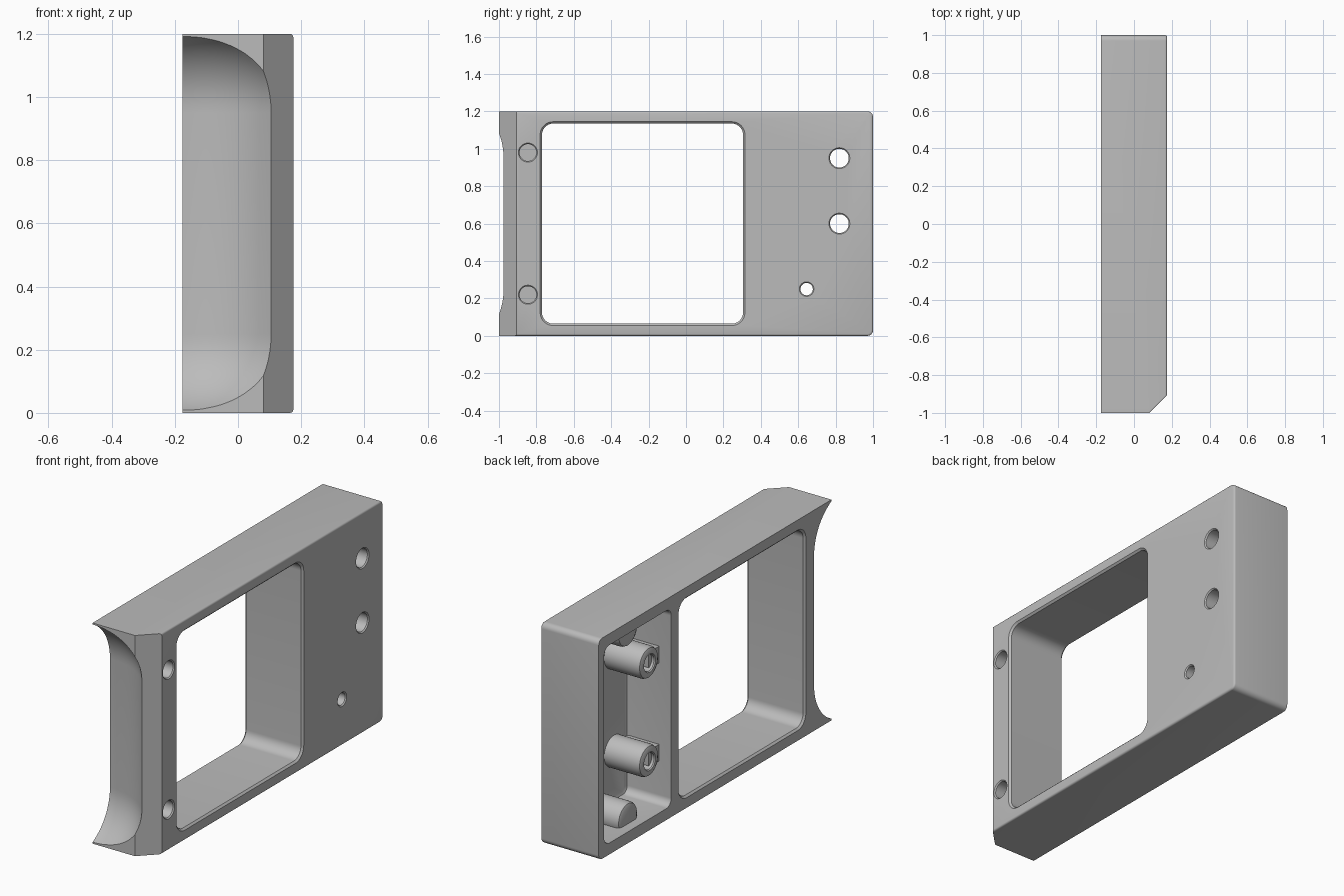
import bpy, bmesh, math
from mathutils import Vector

if "Cube" in bpy.data.objects:
    bpy.data.objects.remove(bpy.data.objects["Cube"])

grey = bpy.data.materials.new("plain grey")
grey.use_nodes = True
colour = (0.5, 0.5, 0.5, 1)
grey.diffuse_color = colour
grey.node_tree.nodes["Principled BSDF"].inputs["Base Color"].default_value = colour


def finish(name, bm):
    bmesh.ops.recalc_face_normals(bm, faces=bm.faces)
    mesh = bpy.data.meshes.new(name)
    bm.to_mesh(mesh)
    bm.free()
    mesh.materials.append(grey)
    obj = bpy.data.objects.new(name, mesh)
    bpy.context.collection.objects.link(obj)
    return obj


def loft(name, rings):
    """Closed solid through a list of equally sized point rings."""
    bm = bmesh.new()
    loops = [[bm.verts.new(p) for p in ring] for ring in rings]
    for a, b in zip(loops, loops[1:]):
        for i in range(len(a)):
            j = (i + 1) % len(a)
            bm.faces.new((a[i], a[j], b[j], b[i]))
    bm.faces.new(loops[0])
    bm.faces.new(loops[-1])
    return finish(name, bm)


def slot(name, y, z, hy, hz, r, sections, steps=10):
    """Rounded rectangle in the y-z plane, lofted over (x, grow) sections."""
    rings = []
    for x, grow in sections:
        ring = []
        for k, (sy, sz) in enumerate(((1, 1), (-1, 1), (-1, -1), (1, -1))):
            for i in range(steps + (hy > r or hz > r)):
                a = math.pi / 2 * (k + i / steps)
                ring.append((x, y + sy * (hy - r) + (r + grow) * math.cos(a),
                             z + sz * (hz - r) + (r + grow) * math.sin(a)))
        rings.append(ring)
    return loft(name, rings)


def cut(target, cutter):
    mod = target.modifiers.new("cut", 'BOOLEAN')
    mod.operation = 'DIFFERENCE'
    mod.solver = 'EXACT'
    mod.object = cutter
    bpy.context.view_layer.objects.active = target
    bpy.ops.object.modifier_apply(modifier=mod.name)
    bpy.data.objects.remove(cutter)


X, H = 0.175, 1.2

# Body: plan outline with one chamfered front corner, extruded upwards
plan = [(-X, -1), (0.08, -1), (X, -0.905), (X, 1), (-X, 1)]
frame = loft("frame", [[(x, y, z) for x, y in plan] for z in (0, H)])
bm = bmesh.new()
bm.from_mesh(frame.data)
corners = [e for e in bm.edges if all(v.co.y > 0.99 for v in e.verts)
           and abs(e.verts[0].co.x - e.verts[1].co.x) > 0.1]
bmesh.ops.bevel(bm, geom=corners, offset=0.03, segments=6, profile=0.5, affect='EDGES')
rim = [e for e in bm.edges if all(v.co.x > X - 0.001 for v in e.verts)
       and not all(v.co.y < -0.9 for v in e.verts)]
bmesh.ops.bevel(bm, geom=rim, offset=0.01, segments=3, profile=0.5, affect='EDGES')
bm.to_mesh(frame.data)
bm.free()

# Front grip scoop: upright cylinder with large rounded ends
R, fillet, half = 0.376, 0.27, 0.35
arc = [math.pi / 2 * i / 16 for i in range(17)]
profile = [(H / 2 + half + fillet * math.sin(a), R - fillet + fillet * math.cos(a)) for a in arc]
profile = [(H - z, r) for z, r in reversed(profile)] + profile
scoop = loft("scoop_cutter", [
    [(-X + r * math.cos(t), -1.226 + r * math.sin(t), z)
     for t in (math.tau * i / 96 for i in range(96))] for z, r in profile])
cut(frame, scoop)

# Main window, with softened rims on both sides
cut(frame, slot("window_cutter", -0.2325, 0.6, 0.5375, 0.535, 0.06,
                [(-0.2, 0.035), (-X + 0.01, 0), (X - 0.01, 0), (0.2, 0.035)]))

# Rear pocket, open on the -x side, with rounded floor edge
cut(frame, slot("pocket_cutter", 0.665, 0.6, 0.285, 0.535, 0.04,
                [(-0.2, 0.02), (-X + 0.005, 0), (0.07, 0), (0.084, -0.006), (0.09, -0.02)]))

# Through holes into the pocket and blind holes beside the scoop
for y, z, r, depth in ((0.82, 0.95, 0.05, 0.05), (0.82, 0.6, 0.05, 0.05),
                       (0.645, 0.25, 0.033, 0.05),
                       (-0.845, 0.98, 0.045, 0.07), (-0.845, 0.22, 0.045, 0.07)):
    cut(frame, slot("hole_cutter", y, z, r, r, r,
                    [(depth, 0), (X - 0.006, 0), (X + 0.01, 0.016)]))

parts = [frame]
rounded_end = [(-0.125, -0.02), (-0.119, -0.006), (-0.105, 0), (0.12, 0)]
for side, s in (("upper", 1), ("lower", -1)):
    # Screw post with a blind bore, joined to the pocket wall by a web
    z = 0.6 + s * 0.267
    post = slot(side + "_post", 0.49, z, 0.085, 0.085, 0.085, rounded_end)
    cut(post, slot("bore_cutter", 0.49, z, 0.045, 0.045, 0.045,
                   [(-0.14, 0.015), (-0.119, 0), (0.05, 0)]))
    web = slot(side + "_web", 0.41, z, 0.06, 0.045, 0.01, [(-0.105, 0), (0.12, 0)])
    # Half-round boss growing out of the pocket's end wall
    boss = slot(side + "_boss", 0.67, 0.6 + s * 0.51, 0.085, 0.085, 0.085, rounded_end)
    parts += [post, web, boss]

bpy.ops.object.select_all(action='DESELECT')
for obj in parts:
    obj.select_set(True)
bpy.context.view_layer.objects.active = frame
bpy.ops.object.shade_smooth_by_angle(angle=math.radians(32))
